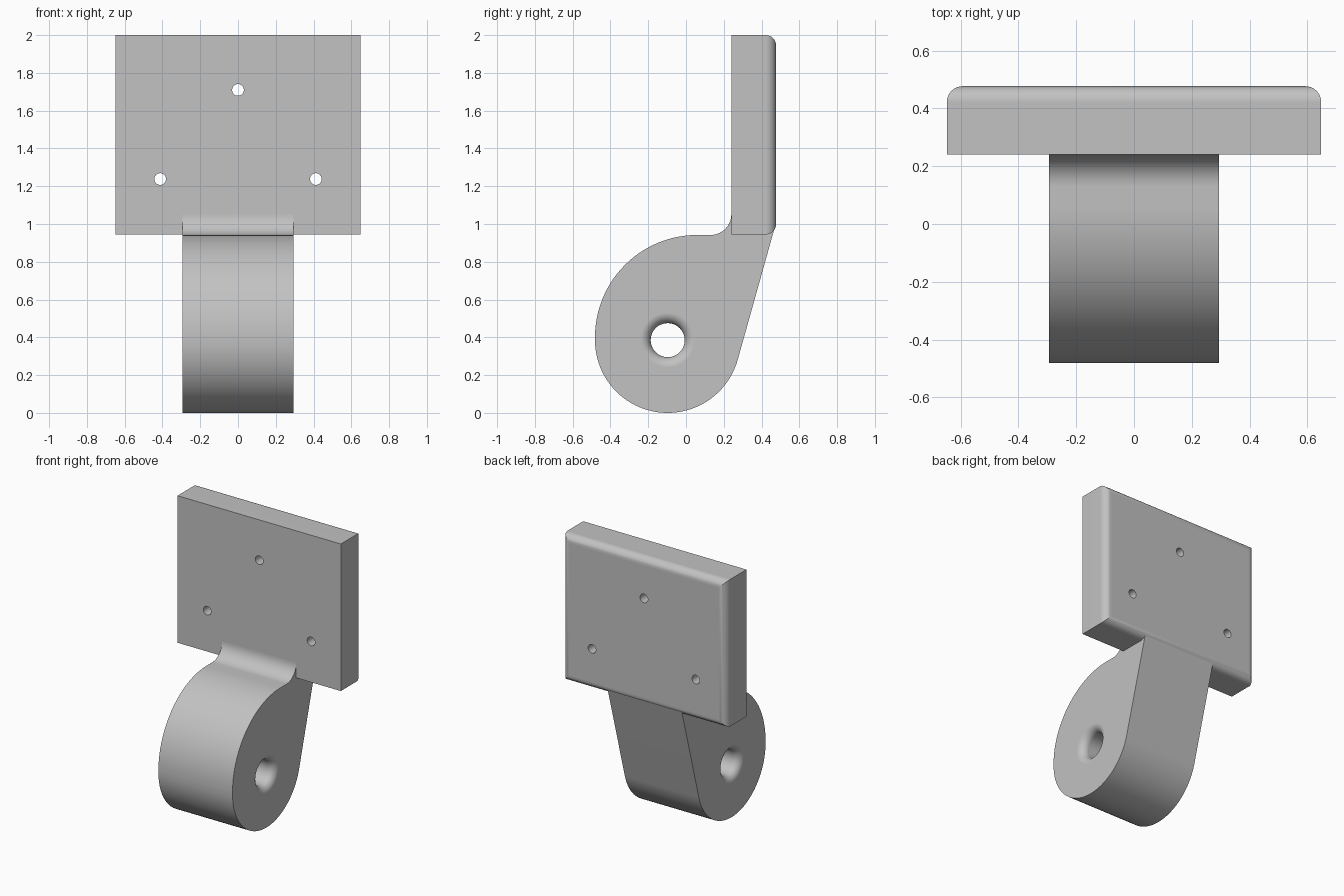
import bpy, bmesh
from math import sin, cos, pi, radians
from mathutils import Matrix, Vector

cube = bpy.data.objects.get("Cube")
if cube:
    bpy.data.objects.remove(cube, do_unlink=True)

grey = bpy.data.materials.new("plain grey")
grey.use_nodes = True
grey.diffuse_color = (0.54, 0.54, 0.54, 1)
grey.node_tree.nodes["Principled BSDF"].inputs["Base Color"].default_value = grey.diffuse_color


def make_object(name, bm):
    bmesh.ops.recalc_face_normals(bm, faces=bm.faces)
    mesh = bpy.data.meshes.new(name)
    bm.to_mesh(mesh)
    bm.free()
    mesh.materials.append(grey)
    obj = bpy.data.objects.new(name, mesh)
    bpy.context.collection.objects.link(obj)
    return obj


def activate(obj):
    bpy.ops.object.select_all(action='DESELECT')
    obj.select_set(True)
    bpy.context.view_layer.objects.active = obj


def cut(obj, cutter):
    mod = obj.modifiers.new("hole", 'BOOLEAN')
    mod.operation = 'DIFFERENCE'
    mod.solver = 'EXACT'
    mod.object = cutter
    activate(obj)
    bpy.ops.object.modifier_apply(modifier=mod.name)
    bpy.data.objects.remove(cutter, do_unlink=True)


def finish(obj):
    activate(obj)
    bpy.ops.object.shade_smooth_by_angle(angle=radians(30))
    mod = obj.modifiers.new("flat face normals", 'WEIGHTED_NORMAL')
    mod.keep_sharp = True


def arc(cy, cz, r, start, end, steps):
    angles = [radians(start + (end - start) * i / steps) for i in range(steps + 1)]
    return [(cy + r * cos(a), cz + r * sin(a)) for a in angles]


# Mounting plate with rounded back edges
X, FRONT, BACK, BOTTOM, TOP = 0.648, 0.24, 0.477, 0.945, 2.0
bm = bmesh.new()
bmesh.ops.create_cube(bm, size=1)
for v in bm.verts:
    v.co = Vector((v.co.x * 2 * X,
                   BACK if v.co.y > 0 else FRONT,
                   TOP if v.co.z > 0 else BOTTOM))
back_edges = [e for e in bm.edges if all(v.co.y > FRONT + 0.1 for v in e.verts)]
bmesh.ops.bevel(bm, geom=back_edges, offset=0.055, segments=10, profile=0.5,
                affect='EDGES')
plate = make_object("mounting_plate", bm)

# Three screw holes through the plate
for x, z in ((0, 1.71), (-0.412, 1.238), (0.412, 1.238)):
    bm = bmesh.new()
    bmesh.ops.create_cone(bm, cap_ends=True, segments=32, radius1=0.031, radius2=0.031, depth=1,
                          matrix=Matrix.Translation((x, 0.35, z)) @ Matrix.Rotation(pi / 2, 4, 'X'))
    cut(plate, make_object("screw_hole_cutter", bm))
finish(plate)

# Teardrop arm, extruded across its width
HALF = 0.294
AXLE_Y, AXLE_Z = -0.097, 0.385
profile = arc(AXLE_Y, AXLE_Z, 0.385, -15.5, -180, 44)
profile += arc(0.06, AXLE_Z + 0.015, 0.542, 180, 90, 28)
profile += arc(0.13, 1.052, 0.11, -90, 0, 14)
profile += [(0.3, 1.052), (BACK - 0.002, 1.0)]
bm = bmesh.new()
cap = bm.faces.new([bm.verts.new((-HALF, y, z)) for y, z in profile])
side = bmesh.ops.extrude_face_region(bm, geom=[cap])["geom"]
bmesh.ops.translate(bm, vec=(2 * HALF, 0, 0),
                    verts=[g for g in side if isinstance(g, bmesh.types.BMVert)])
bmesh.ops.remove_doubles(bm, verts=bm.verts, dist=0.0005)
arm = make_object("pivot_arm", bm)

# Axle hole with rounded, flared rims
BORE, RIM = 0.09, 0.055
flare = [(HALF - RIM + RIM * sin(t), BORE + RIM * (1 - cos(t)))
         for t in [pi / 2 * i / 10 for i in range(11)]]
flare.append((HALF + 0.05, BORE + RIM))
section = [(-x, r) for x, r in reversed(flare)] + flare
bm = bmesh.new()
SIDES = 48
rings = [[bm.verts.new((x, AXLE_Y + r * cos(2 * pi * i / SIDES), AXLE_Z + r * sin(2 * pi * i / SIDES)))
          for i in range(SIDES)] for x, r in section]
for a, b in zip(rings, rings[1:]):
    for i in range(SIDES):
        j = (i + 1) % SIDES
        bm.faces.new((a[i], a[j], b[j], b[i]))
bm.faces.new(rings[0])
bm.faces.new(rings[-1])
cut(arm, make_object("axle_hole_cutter", bm))
finish(arm)
